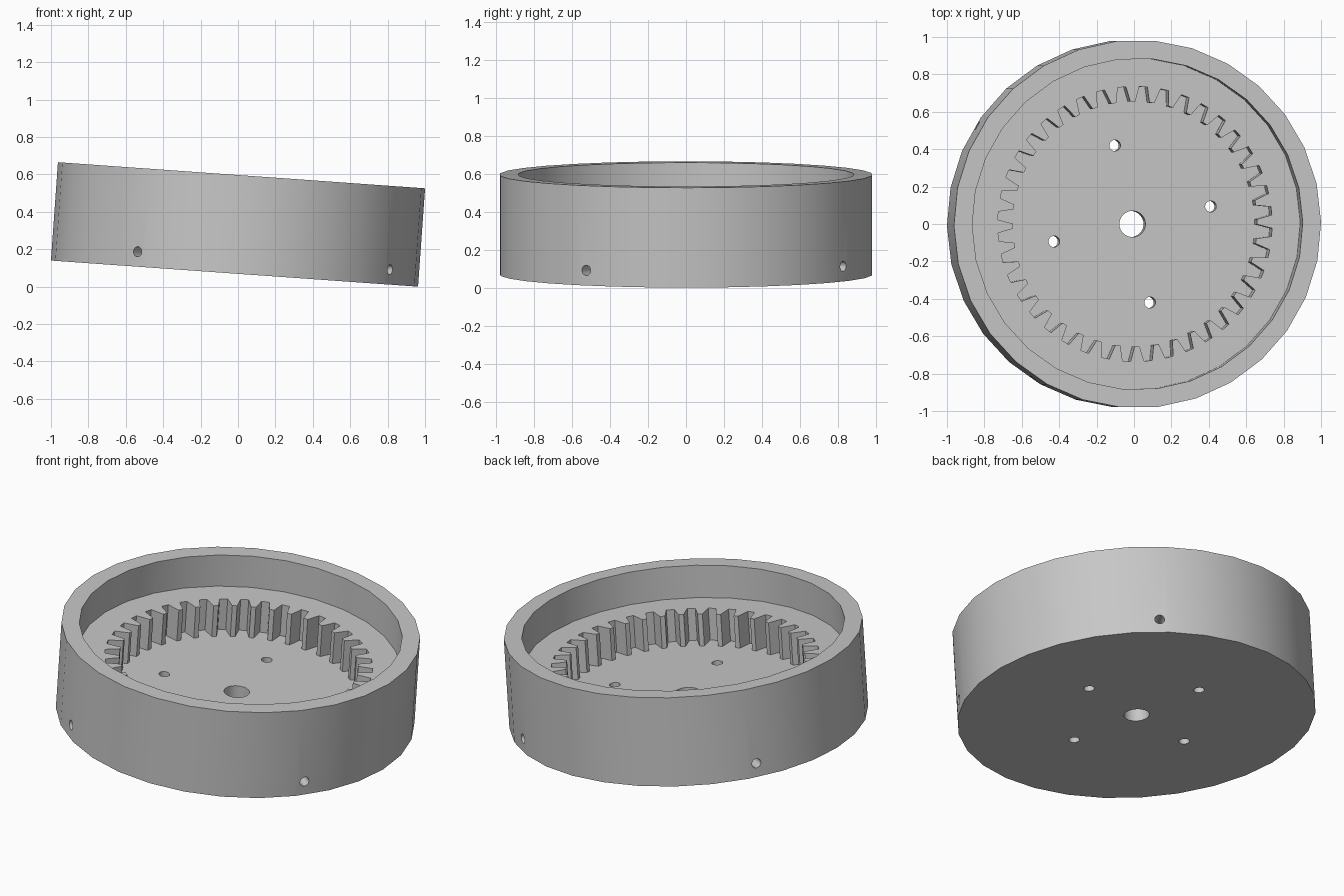
import bpy
import bmesh
from math import cos, sin, radians, tau
from mathutils import Matrix

if "Cube" in bpy.data.objects:
    bpy.data.objects.remove(bpy.data.objects["Cube"], do_unlink=True)

RADIUS, HEIGHT = 0.984, 0.527
LEDGE, FLOOR = 0.335, 0.145      # heights of the gear's top face and the floor
TEETH = 40
TILT, YAW = radians(4.07), radians(12.6)

grey = bpy.data.materials.new("plain grey")
grey.use_nodes = True
colour = (0.57, 0.57, 0.57, 1)
grey.diffuse_color = colour
grey.node_tree.nodes["Principled BSDF"].inputs["Base Color"].default_value = colour


def prism(name, outline, z0, z1):
    """Extrude a flat outline from z0 to z1."""
    bm = bmesh.new()
    face = bm.faces.new([bm.verts.new((x, y, z0)) for x, y in outline])
    top = bmesh.ops.extrude_face_region(bm, geom=[face])["geom"]
    verts = [v for v in top if isinstance(v, bmesh.types.BMVert)]
    bmesh.ops.translate(bm, verts=verts, vec=(0, 0, z1 - z0))
    bmesh.ops.recalc_face_normals(bm, faces=bm.faces)
    mesh = bpy.data.meshes.new(name)
    bm.to_mesh(mesh)
    bm.free()
    mesh.materials.append(grey)
    obj = bpy.data.objects.new(name, mesh)
    bpy.context.collection.objects.link(obj)
    return obj


def circle(radius, sides, x=0, y=0):
    return [(x + radius * cos(tau * i / sides), y + radius * sin(tau * i / sides))
            for i in range(sides)]


def gear_outline(root, tip, phase):
    """Inward-pointing teeth: grooves narrow at the root, wide at the tip."""
    pitch = tau / TEETH
    points = []
    for i in range(TEETH):
        for r, share in ((tip, -0.37), (root, -0.19), (root, 0.19), (tip, 0.37)):
            a = phase + pitch * (i + share)
            points.append((r * cos(a), r * sin(a)))
    return points


# Solid drum and the shapes to be cut from it
housing = prism("ring_gear_housing", circle(RADIUS, 30), 0, HEIGHT)
cutters = [
    prism("upper_recess", circle(0.886, 30), LEDGE, HEIGHT + 0.1),
    prism("gear_pocket", gear_outline(0.735, 0.655, radians(-7.1)), FLOOR, LEDGE + 0.05),
    prism("shaft_hole", circle(0.07, 24), -0.1, FLOOR + 0.1),
]
for k in range(4):
    a = k * tau / 4
    # Floor screw holes
    cutters.append(prism("screw_hole", circle(0.03, 20, 0.43 * cos(a), 0.43 * sin(a)),
                         -0.1, FLOOR + 0.1))
    # Radial holes through the outer wall into the floor slab
    side = prism("side_hole", circle(0.027, 20), 0.68, 1.1)
    side.data.transform(Matrix.Translation((0, 0, 0.08))
                        @ Matrix.Rotation(a + tau / 8, 4, "Z")
                        @ Matrix.Rotation(tau / 4, 4, "Y"))
    cutters.append(side)

bpy.ops.object.select_all(action="DESELECT")
housing.select_set(True)
bpy.context.view_layer.objects.active = housing
for cutter in cutters:
    cutter.hide_render = True
    cut = housing.modifiers.new(cutter.name, "BOOLEAN")
    cut.operation = "DIFFERENCE"
    cut.solver = "EXACT"
    cut.object = cutter
    bpy.ops.object.modifier_apply(modifier=cut.name)
for cutter in cutters:
    bpy.data.objects.remove(cutter, do_unlink=True)

bpy.ops.object.shade_smooth_by_angle(angle=radians(30))

# Lean the whole drum towards +x, resting on its lowest edge
housing.data.transform(Matrix.Translation((-HEIGHT / 2 * sin(TILT), 0, RADIUS * sin(TILT)))
                       @ Matrix.Rotation(TILT, 4, "Y")
                       @ Matrix.Rotation(YAW, 4, "Z"))
